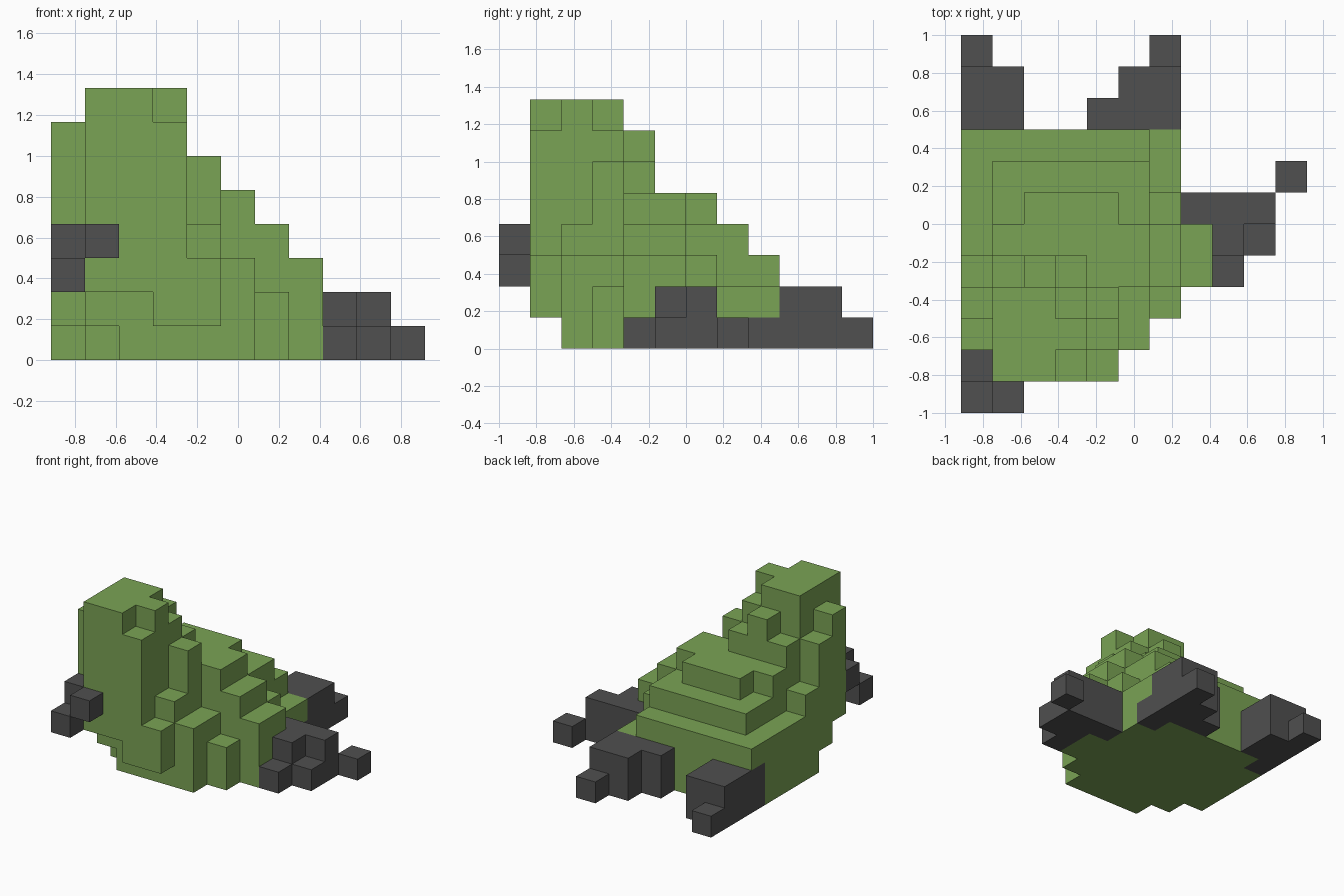
import bpy
import bmesh
from mathutils import Vector

cube = bpy.data.objects.get("Cube")
if cube:
    bpy.data.objects.remove(cube, do_unlink=True)

S = 1 / 6                               # edge length of one block
ORIGIN = Vector((-5.5 * S, -1.0, 0.0))  # low corner of the block grid


def make_material(name, colour):
    mat = bpy.data.materials.new(name)
    mat.use_nodes = True
    mat.diffuse_color = colour
    mat.node_tree.nodes["Principled BSDF"].inputs["Base Color"].default_value = colour
    return mat


GREEN = make_material("leaf green", (0.195, 0.366, 0.089, 1))
GREY = make_material("dark grey", (0.080, 0.080, 0.080, 1))


def block_part(name, mat, layers):
    """Outer skin of stacked blocks. layers: {level: [(x0, x1, y0, y1), ...]}"""
    cells = {(i, j, k)
             for k, rects in layers.items()
             for x0, x1, y0, y1 in rects
             for i in range(x0, x1) for j in range(y0, y1)}
    bm = bmesh.new()
    verts = {}

    def vert(p):
        if p not in verts:
            verts[p] = bm.verts.new(ORIGIN + Vector(p) * S)
        return verts[p]

    for cell in sorted(cells):
        for axis in range(3):
            for side in (0, 1):
                beside = list(cell)
                beside[axis] += 2 * side - 1
                if tuple(beside) in cells:
                    continue
                corners = []
                for a, b in ((0, 0), (1, 0), (1, 1), (0, 1)):
                    p = list(cell)
                    p[axis] += side
                    p[(axis + 1) % 3] += a
                    p[(axis + 2) % 3] += b
                    corners.append(vert(tuple(p)))
                bm.faces.new(corners if side else corners[::-1])
    # join flat neighbours into larger faces
    bmesh.ops.dissolve_limit(bm, angle_limit=0.01, verts=bm.verts[:], edges=bm.edges[:])
    mesh = bpy.data.meshes.new(name)
    bm.to_mesh(mesh)
    bm.free()
    mesh.materials.append(mat)
    obj = bpy.data.objects.new(name, mesh)
    bpy.context.collection.objects.link(obj)
    return obj


# Wide lower body
block_part("lower_body", GREEN, {
    0: [(2, 6, 2, 9), (1, 2, 3, 9), (0, 1, 4, 8), (6, 7, 3, 8), (7, 8, 4, 6)],
    1: [(1, 6, 2, 9), (3, 5, 1, 2), (0, 1, 3, 8), (6, 7, 3, 9), (7, 8, 4, 6)],
    2: [(1, 5, 1, 9), (0, 1, 2, 9), (5, 6, 2, 9), (6, 7, 4, 7), (7, 8, 4, 6)],
})

# Stepped middle of the body
block_part("upper_body", GREEN, {
    3: [(0, 1, 2, 5), (1, 4, 1, 8), (4, 5, 2, 8), (5, 6, 4, 8), (6, 7, 4, 6)],
    4: [(0, 1, 2, 4), (1, 2, 1, 6), (2, 4, 1, 7), (4, 5, 3, 7), (5, 6, 4, 6)],
})

# Tall head
block_part("head", GREEN, {
    5: [(0, 1, 2, 4), (1, 4, 1, 5), (4, 5, 3, 4)],
    6: [(0, 1, 2, 3), (1, 4, 1, 4), (2, 3, 4, 5)],
    7: [(1, 3, 1, 4), (3, 4, 2, 3)],
})

# Feet with their claws
block_part("front_left_foot", GREY, {
    0: [(7, 10, 6, 7), (8, 9, 4, 6), (9, 10, 5, 6), (10, 11, 7, 8)],
    1: [(7, 10, 6, 7), (8, 9, 5, 6)],
})
block_part("rear_left_foot", GREY, {
    0: [(4, 5, 9, 10), (5, 7, 9, 11), (6, 7, 8, 9), (6, 7, 11, 12)],
    1: [(4, 5, 9, 10), (5, 7, 9, 11)],
})
block_part("rear_right_foot", GREY, {
    0: [(0, 1, 8, 12), (1, 2, 9, 11)],
    1: [(0, 1, 8, 11), (1, 2, 9, 11)],
})
block_part("front_right_claw", GREY, {
    2: [(0, 1, 0, 1)],
    3: [(0, 1, 1, 2), (1, 2, 0, 1)],
})
